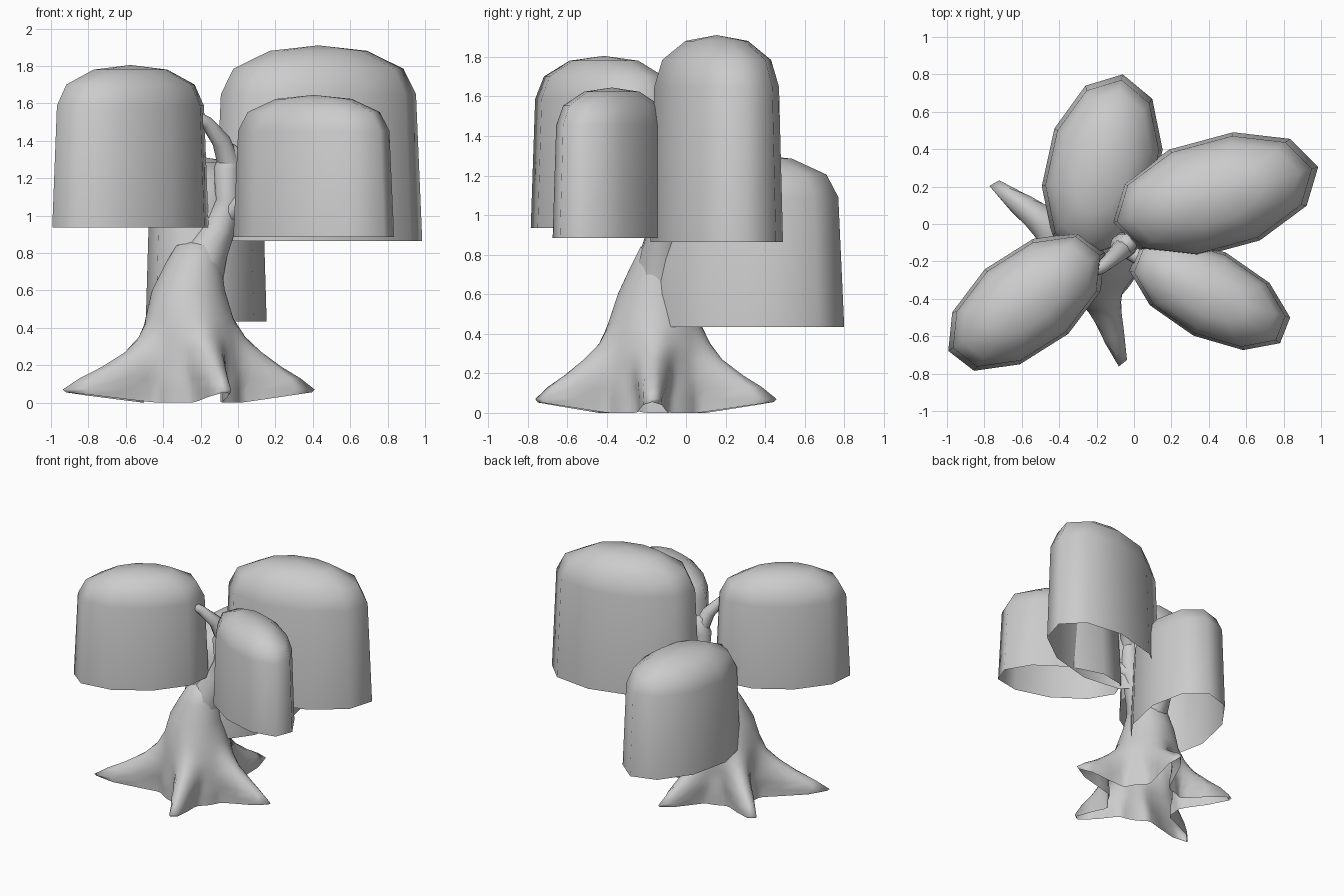
import bpy, bmesh
from math import cos, sin, radians, pi, exp
from mathutils import Vector

cube = bpy.data.objects.get("Cube")
if cube:
    bpy.data.objects.remove(cube)

grey = bpy.data.materials.new("plain_grey")
grey.use_nodes = True
COLOUR = (0.6, 0.6, 0.6, 1)
grey.diffuse_color = COLOUR
grey.node_tree.nodes["Principled BSDF"].inputs["Base Color"].default_value = COLOUR


def loft(name, rings, tip=None):
    """Skin closed rings of points, optionally closed by a single tip point."""
    bm = bmesh.new()
    loops = [[bm.verts.new(p) for p in ring] for ring in rings]
    n = len(loops[0])
    for low, high in zip(loops, loops[1:]):
        for i in range(n):
            j = (i + 1) % n
            bm.faces.new((low[i], low[j], high[j], high[i]))
    if tip is not None:
        top = bm.verts.new(tip)
        for i in range(n):
            bm.faces.new((loops[-1][i], loops[-1][(i + 1) % n], top))
    for f in bm.faces:
        f.smooth = True
    mesh = bpy.data.meshes.new(name)
    bm.to_mesh(mesh)
    bm.free()
    mesh.materials.append(grey)
    obj = bpy.data.objects.new(name, mesh)
    bpy.context.collection.objects.link(obj)
    return obj


# Hanging foliage: ten-sided oval bells, open below
def foliage(name, centre, long_axis, short_axis, bottom, top):
    c, u, v = Vector(centre), Vector(long_axis), Vector(short_axis)
    rings = []
    for height, size in ((0, 1), (0.75, 0.94), (0.88, 0.82), (0.972, 0.47)):
        z = bottom + (top - bottom) * height
        ring = []
        for k in range(10):
            a = k * pi / 5
            ring.append((c + (u * cos(a) + v * sin(a)) * size).to_3d() + Vector((0, 0, z)))
        rings.append(ring)
    loft(name, rings, (c.x, c.y, top))


foliage("foliage_back_left", (0.43, 0.155), (0.555, 0.15), (-0.075, 0.304), 0.865, 1.91)
foliage("foliage_back_low", (-0.17, 0.30), (0.11, 0.50), (-0.304, 0.06), 0.435, 1.31)
foliage("foliage_front_right", (-0.575, -0.415), (0.28, 0.37), (-0.326, 0.061), 0.935, 1.805)
foliage("foliage_front_left", (0.405, -0.375), (0.43, -0.125), (-0.048, 0.274), 0.885, 1.645)

# Trunk flaring into five roots: (direction in degrees, reach)
ROOTS = ((205, 0.77), (143, 0.67), (0, 0.65), (-73, 0.63), (75, 0.65))
# Levels: z, centre x, centre y, body radius, share of root reach, root width
LEVELS = (
    (0.02, -0.24, -0.17, 0.27, 0.96, 9),
    (0.07, -0.24, -0.17, 0.27, 1.00, 9),
    (0.13, -0.24, -0.17, 0.27, 0.80, 11),
    (0.19, -0.24, -0.17, 0.26, 0.55, 14),
    (0.27, -0.24, -0.17, 0.255, 0.28, 17),
    (0.35, -0.25, -0.16, 0.25, 0.10, 20),
    (0.45, -0.26, -0.16, 0.235, 0.0, 20),
    (0.60, -0.265, -0.15, 0.195, 0.0, 20),
    (0.74, -0.24, -0.13, 0.15, 0.0, 20),
    (0.84, -0.22, -0.12, 0.11, 0.0, 20),
)
STEPS = 72
rings = []
for level, (z, cx, cy, body, share, width) in enumerate(LEVELS):
    ring = []
    for k in range(STEPS):
        deg = k * 360 / STEPS
        r, lobe = body, 0
        for direction, reach in ROOTS:
            off = (deg - direction + 180) % 360 - 180
            g = exp(-(off / width) ** 2)
            r += (reach - body) * share * g
            lobe = max(lobe, g)
        # The foot arches up under the root tips
        lift = 0.035 * lobe - 0.02 * (1 - lobe) if level == 0 else 0
        a = radians(deg)
        ring.append((cx + r * cos(a), cy + r * sin(a), z + lift))
    rings.append(ring)
loft("trunk_and_roots", rings, (-0.21, -0.12, 0.88))


# Branches: tapering tubes through x, y, z, radius points
def branch(name, points, sides=10):
    spots = [Vector(p[:3]) for p in points]
    rings = []
    for i, p in enumerate(points):
        way = spots[min(i + 1, len(spots) - 1)] - spots[max(i - 1, 0)]
        turn = Vector((0, 0, 1)).rotation_difference(way)
        rings.append([spots[i] + turn @ Vector((p[3] * cos(2 * pi * k / sides),
                                                p[3] * sin(2 * pi * k / sides), 0))
                      for k in range(sides)])
    loft(name, rings, spots[-1] + way.normalized() * points[-1][3] * 0.5)


branch("main_stem", ((-0.22, -0.13, 0.66, 0.14), (-0.16, -0.12, 0.82, 0.11),
                     (-0.10, -0.11, 0.93, 0.085), (-0.05, -0.11, 1.08, 0.07),
                     (-0.06, -0.12, 1.25, 0.07), (-0.03, -0.10, 1.36, 0.05)))
branch("branch_front_right", ((-0.05, -0.12, 1.28, 0.06), (-0.09, -0.16, 1.40, 0.05),
                              (-0.17, -0.23, 1.50, 0.035), (-0.30, -0.30, 1.58, 0.02)))
branch("branch_back_left", ((-0.05, -0.12, 1.24, 0.06), (0.04, -0.04, 1.37, 0.045),
                            (0.18, 0.05, 1.48, 0.02)))
branch("branch_front_left", ((-0.06, -0.11, 1.0, 0.06), (0.06, -0.20, 1.10, 0.04),
                             (0.22, -0.28, 1.25, 0.02)))
branch("branch_back_low", ((-0.25, -0.10, 0.68, 0.11), (-0.23, 0.03, 0.82, 0.08),
                           (-0.20, 0.18, 0.95, 0.04)))
